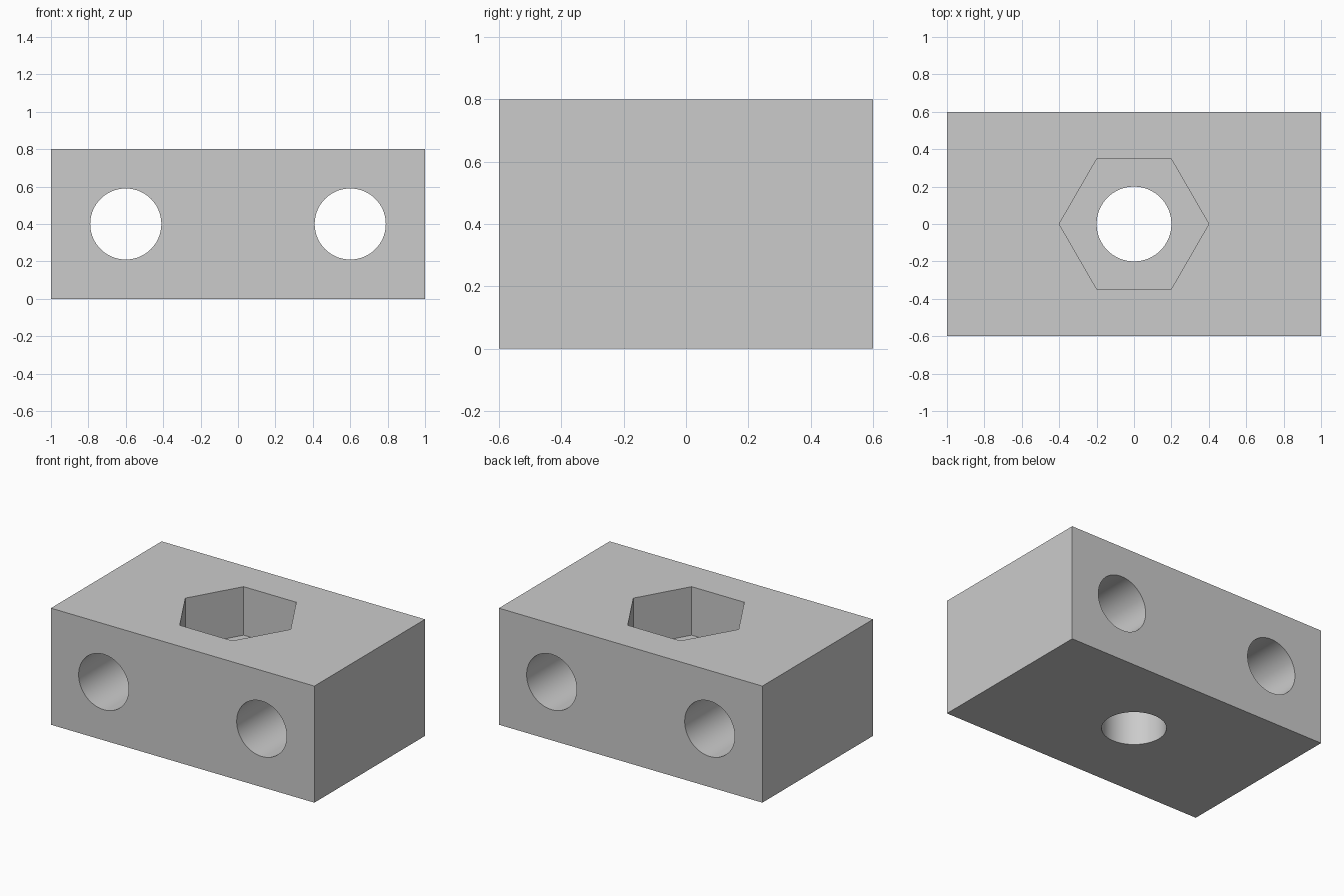
import bpy
import math

SIZE = (2.0, 1.2, 0.8)
POCKET_FLOOR = 0.467

if "Cube" in bpy.data.objects:
    bpy.data.objects.remove(bpy.data.objects["Cube"], do_unlink=True)

# Material
grey = bpy.data.materials.new("plain grey")
grey.use_nodes = True
colour = (0.6, 0.6, 0.6, 1.0)
grey.diffuse_color = colour
grey.node_tree.nodes["Principled BSDF"].inputs["Base Color"].default_value = colour

# Solid block
bpy.ops.mesh.primitive_cube_add(size=1, location=(0, 0, SIZE[2] / 2))
block = bpy.context.object
block.name = "drilled_block"
block.scale = SIZE
bpy.ops.object.transform_apply(location=True, rotation=True, scale=True)
block.data.materials.append(grey)


def cut(name, sides, radius, depth, location, rotation=(0, 0, 0)):
    """Subtract a prism or cylinder from the block."""
    bpy.ops.mesh.primitive_cylinder_add(vertices=sides, radius=radius, depth=depth,
                                        location=location, rotation=rotation)
    cutter = bpy.context.object
    cutter.name = name
    cutter.hide_render = True
    cutter.data.materials.append(grey)
    mod = block.modifiers.new(name, "BOOLEAN")
    mod.operation = "DIFFERENCE"
    mod.solver = "EXACT"
    mod.object = cutter
    bpy.context.view_layer.objects.active = block
    bpy.ops.object.modifier_apply(modifier=mod.name)
    bpy.data.objects.remove(cutter, do_unlink=True)


# Hexagonal nut pocket, corners on the x axis
cut("nut_pocket", 6, 0.4, 1.0, (0, 0, POCKET_FLOOR + 0.5), (0, 0, math.pi / 6))

# Vertical bolt hole
cut("bolt_hole", 96, 0.2, 2.0, (0, 0, 0.4))

# Pair of bores running front to back
for side in (-1, 1):
    cut("cross_bore", 96, 0.19, 2.0, (side * 0.6, 0, 0.4), (math.pi / 2, 0, 0))

# Smooth bores, crisp edges
bpy.ops.object.select_all(action="DESELECT")
block.select_set(True)
bpy.context.view_layer.objects.active = block
bpy.ops.object.shade_smooth_by_angle(angle=math.radians(30))
